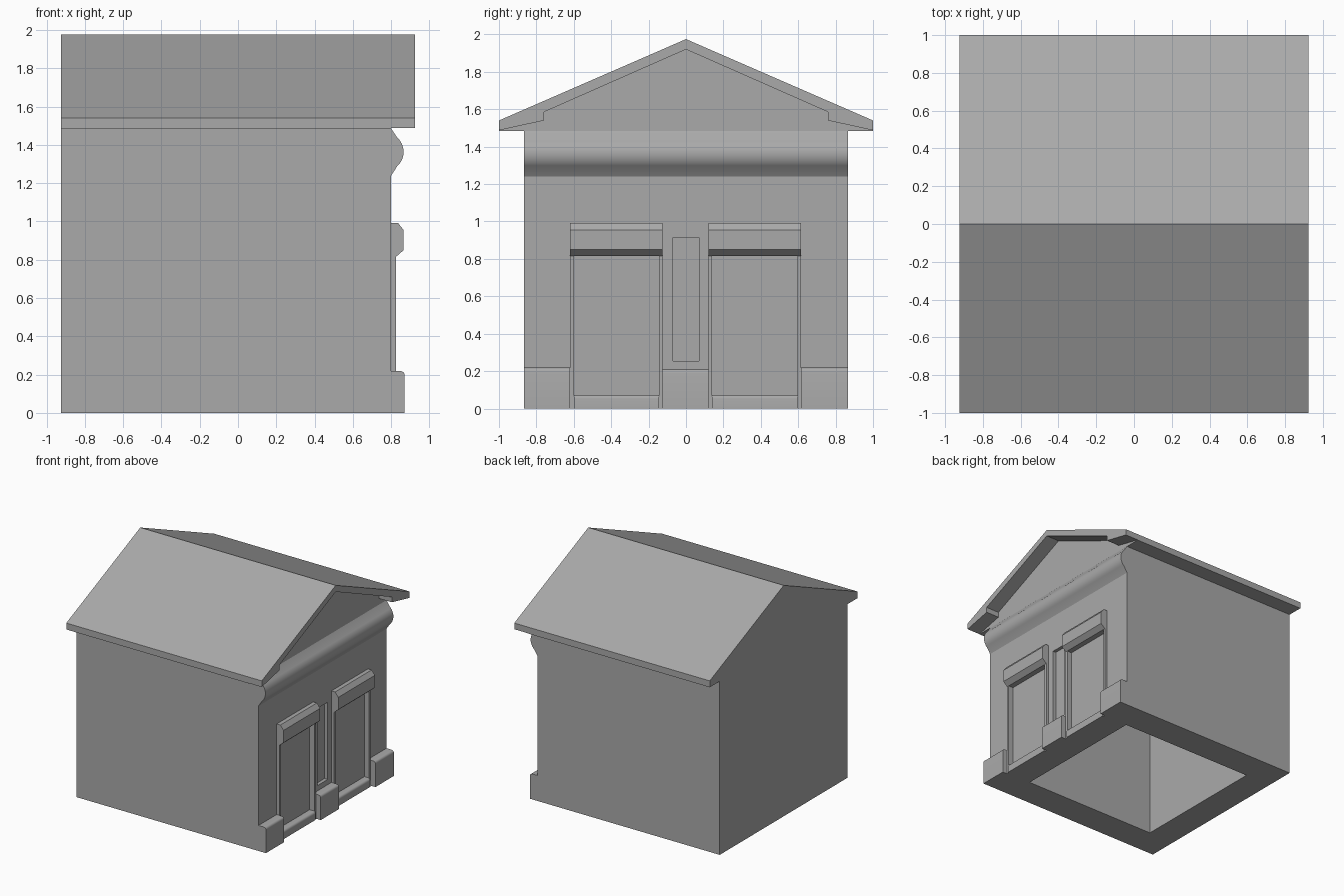
import bpy, bmesh, math

default = bpy.data.objects.get("Cube")
if default:
    bpy.data.objects.remove(default, do_unlink=True)

# One plain grey for the whole building
grey = bpy.data.materials.new("plain_grey")
grey.use_nodes = True
colour = (0.4, 0.4, 0.4, 1)
grey.diffuse_color = colour
grey.node_tree.nodes["Principled BSDF"].inputs["Base Color"].default_value = colour


def prism(name, points, axis, lo, hi):
    """Extrude a profile: (x, z) points along y, or (y, z) points along x."""
    bm = bmesh.new()

    def place(p, t):
        return (t, p[0], p[1]) if axis == "x" else (p[0], t, p[1])

    near = [bm.verts.new(place(p, lo)) for p in points]
    far = [bm.verts.new(place(p, hi)) for p in points]
    bm.faces.new(near)
    bm.faces.new(far[::-1])
    n = len(points)
    for i in range(n):
        j = (i + 1) % n
        bm.faces.new((near[j], near[i], far[i], far[j]))
    bmesh.ops.recalc_face_normals(bm, faces=bm.faces)
    mesh = bpy.data.meshes.new(name)
    bm.to_mesh(mesh)
    bm.free()
    mesh.materials.append(grey)
    obj = bpy.data.objects.new(name, mesh)
    bpy.context.collection.objects.link(obj)
    return obj


def box(name, x, y, z):
    corners = [(x[0], z[0]), (x[1], z[0]), (x[1], z[1]), (x[0], z[1])]
    return prism(name, corners, "y", *y)


def activate(obj):
    bpy.ops.object.select_all(action="DESELECT")
    obj.select_set(True)
    bpy.context.view_layer.objects.active = obj


def cut(obj, cutter):
    activate(obj)
    mod = obj.modifiers.new("cut", "BOOLEAN")
    mod.operation = "DIFFERENCE"
    mod.solver = "EXACT"
    mod.object = cutter
    bpy.ops.object.modifier_apply(modifier=mod.name)
    bpy.data.objects.remove(cutter, do_unlink=True)


def smooth(obj):
    activate(obj)
    bpy.ops.object.shade_smooth_by_angle(angle=math.radians(35))


def arc(cx, cz, r, start, end, steps):
    angles = [math.radians(start + (end - start) * i / steps) for i in range(steps + 1)]
    return [(cx + r * math.cos(a), cz + r * math.sin(a)) for a in angles]


WALL = 0.80      # facade plane
SIDE = 0.865     # half width of the walls
EAVE = 1.485     # underside of the roof
DOORS = {"right": (-0.62, -0.125), "left": (0.12, 0.615)}
JAMB = 0.02

# Walls, hollow and open underneath, with a sunk panel between the doors
walls = box("walls", (-0.925, WALL), (-SIDE, SIDE), (0, EAVE))
cut(walls, box("room_cutter", (-0.68, 0.595), (-0.61, 0.61), (-0.1, 1.3)))
cut(walls, box("panel_cutter", (0.77, 0.9), (-0.07, 0.07), (0.255, 0.915)))

# Roof with a gable recess left behind the raking fascia
roof = prism("roof", [(-1, EAVE), (1, EAVE), (1, 1.54), (0, 1.975), (-1, 1.54)],
             "x", -0.925, 0.925)
half = [(1.1, 1.465), (0.76, 1.54), (0.76, 1.585)]
gable = [(1.1, 1.3)] + half + [(0, 1.92)]
gable += [(-y, z) for y, z in half[::-1]] + [(-1.1, 1.3)]
cut(roof, prism("gable_cutter", gable, "x", WALL, 1.1))

# Rounded cornice under the gable
bulge = arc(0.765, 1.363, 0.1, -48, 48, 12)
cornice = prism("cornice", [(0.79, 1.24), (WALL, 1.24)] + bulge
                + [(WALL, EAVE), (0.79, EAVE)], "y", -SIDE, SIDE)
smooth(cornice)

# Plinth blocks beside and between the doors
spans = {"right": (-SIDE, -0.62), "middle": (-0.125, 0.12), "left": (0.615, SIDE)}
for side, span in spans.items():
    top = 0.21 if side == "middle" else 0.218
    edge = arc(0.85, top - 0.02, 0.02, 0, 90, 4)
    plinth = prism(side + "_plinth", [(0.79, 0), (0.87, 0)] + edge + [(0.79, top)],
                   "y", *span)
    smooth(plinth)

# Doors: sunk leaf, jambs, threshold and moulded lintel
for side, (lo, hi) in DOORS.items():
    inner = (lo + JAMB, hi - JAMB)
    cut(walls, box("door_cutter", (0.78, 0.9), inner, (0.07, 0.82)))
    for label, y in (("outer", (lo, lo + JAMB)), ("inner", (hi - JAMB, hi))):
        box(f"{side}_door_{label}_jamb", (0.78, 0.825), y, (0, 0.82))
    sill = arc(0.815, 0.053, 0.02, 0, 90, 4)
    threshold = prism(side + "_threshold", [(0.77, 0), (0.835, 0)] + sill
                      + [(0.77, 0.073)], "y", *inner)
    smooth(threshold)
    prism(side + "_lintel", [(0.78, 0.815), (0.825, 0.815), (0.865, 0.85),
                             (0.865, 0.955), (0.835, 0.993), (0.78, 0.993)],
          "y", lo, hi)
